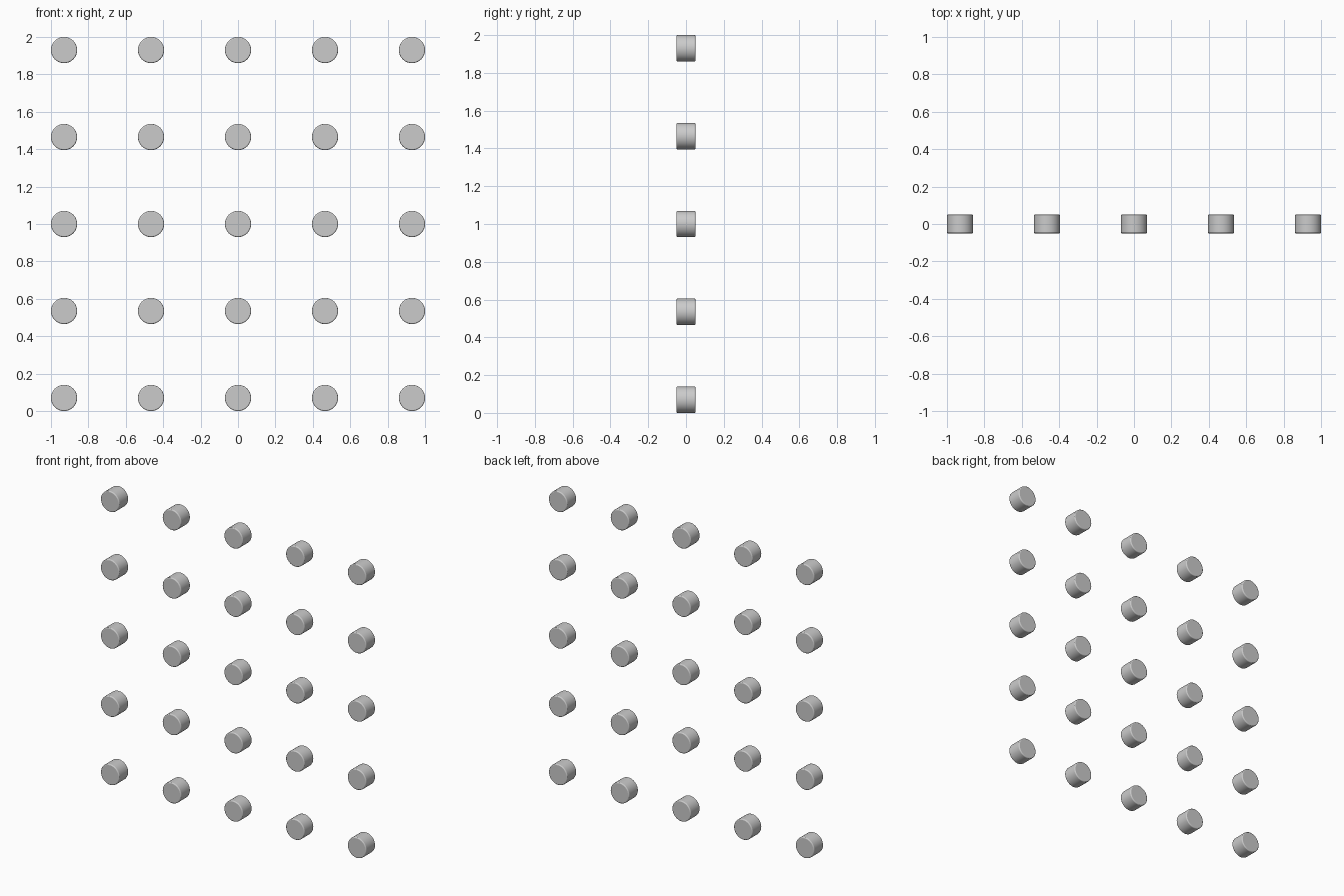
import bpy
from math import pi

if "Cube" in bpy.data.objects:
    bpy.data.objects.remove(bpy.data.objects["Cube"])

RADIUS, DEPTH, SPACING, COUNT = 0.07, 0.10, 0.465, 5


def make_peg(name, x, z):
    # Short round peg facing front to back, with softened rims
    bpy.ops.mesh.primitive_cylinder_add(vertices=48, radius=RADIUS, depth=DEPTH,
                                        location=(x, 0, z), rotation=(pi / 2, 0, 0))
    peg = bpy.context.object
    peg.name = name
    bevel = peg.modifiers.new("rim_bevel", 'BEVEL')
    bevel.width = 0.006
    bevel.segments = 3
    bevel.limit_method = 'ANGLE'
    bevel.angle_limit = pi / 4
    bpy.ops.object.shade_smooth_by_angle()


# Upright square grid of pegs
for row in range(COUNT):
    for col in range(COUNT):
        make_peg(f"peg_row{row + 1}_column{col + 1}",
                 (col - (COUNT - 1) / 2) * SPACING,
                 RADIUS + row * SPACING)
